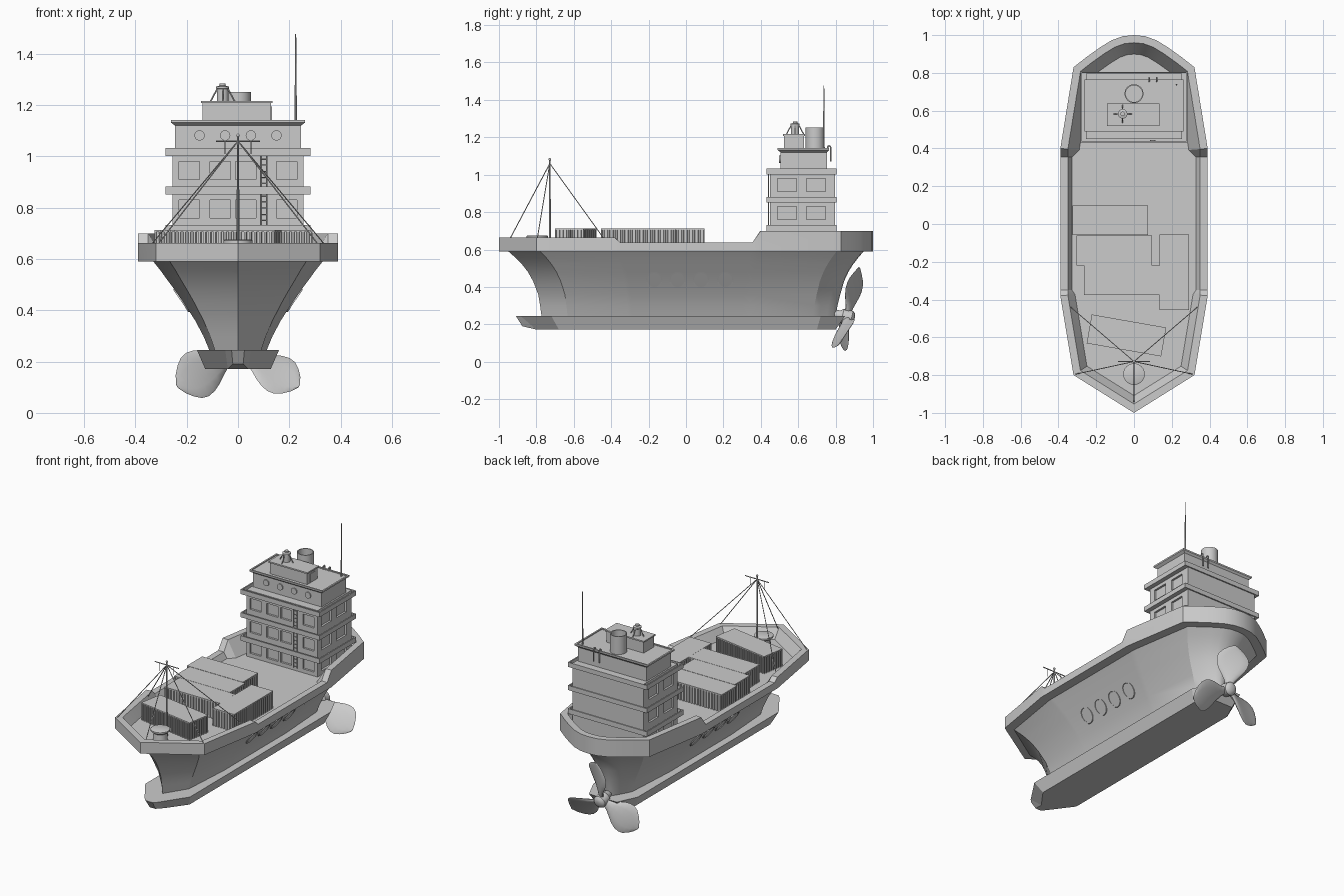
import bpy, bmesh, math
from mathutils import Vector, Matrix

if "Cube" in bpy.data.objects:
    bpy.data.objects.remove(bpy.data.objects["Cube"])


def finish(name, bm, smooth=None):
    bmesh.ops.recalc_face_normals(bm, faces=bm.faces[:])
    me = bpy.data.meshes.new(name)
    bm.to_mesh(me)
    bm.free()
    ob = bpy.data.objects.new(name, me)
    bpy.context.collection.objects.link(ob)
    if smooth:
        bpy.ops.object.select_all(action='DESELECT')
        ob.select_set(True)
        bpy.context.view_layer.objects.active = ob
        bpy.ops.object.shade_smooth_by_angle(angle=math.radians(smooth))
    return ob


def add_loft(bm, rings, start=True, end=True):
    vs = [[bm.verts.new(p) for p in r] for r in rings]
    n = len(vs[0])
    for a, b in zip(vs, vs[1:]):
        for i in range(n):
            bm.faces.new((a[i], a[(i + 1) % n], b[(i + 1) % n], b[i]))
    if start:
        bm.faces.new(vs[0][::-1])
    if end:
        bm.faces.new(vs[-1])


def rect(x, y0, y1, z):
    return [(-x, y0, z), (x, y0, z), (x, y1, z), (-x, y1, z)]


def add_box(bm, x0, x1, y0, y1, z0, z1):
    add_loft(bm, [[(x0, y0, z), (x1, y0, z), (x1, y1, z), (x0, y1, z)] for z in (z0, z1)])


def add_rod(bm, p, q, r, r2=None, n=8):
    p, q = Vector(p), Vector(q)
    m = Matrix.Translation((p + q) / 2) @ (q - p).to_track_quat('Z', 'Y').to_matrix().to_4x4()
    bmesh.ops.create_cone(bm, cap_ends=True, segments=n, radius1=r,
                          radius2=r if r2 is None else r2, depth=(q - p).length, matrix=m)


def lathe(name, x, y, prof, n=24):
    bm = bmesh.new()
    add_loft(bm, [[(x + r * math.cos(k * math.tau / n), y + r * math.sin(k * math.tau / n), z)
                   for k in range(n)] for r, z in prof])
    return finish(name, bm, 35)


def mirror_outline(half):
    return half + [(-p[0],) + tuple(p[1:]) for p in reversed(half) if p[0] > 1e-6]


# deck outline: x, y, bulwark top
half = [(0, -1, .663), (.32, -.8, .663), (.39, -.38, .663), (.39, -.35, .637), (.39, .355, .637),
        (.39, .4, .70), (.32, .83, .70), (.25, .885, .70), (.18, .935, .70), (.12, .972, .70),
        (.06, .994, .70), (0, 1, .70)]
outline = mirror_outline(half)


def inset(pts, dist):
    out, n = [], len(pts)
    for i, p in enumerate(pts):
        a, c, b = (Vector(pts[j % n][:2]) for j in (i - 1, i, i + 1))
        n1, n2 = (Vector((-d.y, d.x)).normalized() for d in (c - a, b - c))
        m = (n1 + n2).normalized()
        out.append(c + m * dist(p) / m.dot(n1))
    return out


# bulwark and deck
DECK = .60
top_in = inset(outline, lambda p: .04)
deck_in = inset(outline, lambda p: .04 + (p[2] - DECK) * .6)
bm = bmesh.new()
add_loft(bm, [[(p[0], p[1], .59) for p in outline], outline,
              [(q.x, q.y, p[2]) for p, q in zip(outline, top_in)],
              [(q.x, q.y, DECK) for q in deck_in]])
finish("bulwark_and_deck", bm, 25)

# flared hull: z, half width, bow y, stern y
sections = [(.59, .33, -.95, .95), (.555, .302, -.91, .92), (.52, .277, -.876, .893), (.48, .247, -.845, .868),
            (.43, .212, -.817, .845), (.36, .167, -.79, .825), (.30, .135, -.78, .81), (.24, .11, -.772, .80)]
base = inset(outline, lambda p: .055)
bx, by0, by1 = max(p.x for p in base), min(p.y for p in base), max(p.y for p in base)
bm = bmesh.new()
add_loft(bm, [[(p.x * w / bx, p.y * (y0 / by0 if p.y < 0 else y1 / by1), z) for p in base]
              for z, w, y0, y1 in sections], start=False)
finish("hull", bm, 25)


def hull_x(z):
    for a, b in zip(sections, sections[1:]):
        if a[0] >= z >= b[0]:
            return b[1] + (a[1] - b[1]) * (z - b[0]) / (a[0] - b[0])


# keel band with pointed nose
bm = bmesh.new()
kt = mirror_outline([(.025, -.91), (.05, -.885), (.16, -.72), (.16, .72), (.10, .85)])
kb = mirror_outline([(.02, -.875), (.04, -.80), (.128, -.68), (.128, .70), (.08, .80)])
add_loft(bm, [[(x, y, .245) for x, y in kt], [(x, y, .19 if y < -.85 else .172) for x, y in kb]])
finish("keel", bm)

# hull portholes, both sides, following the flare
bm = bmesh.new()
for s in (-1, 1):
    for y in (-.17, -.045, .08, .21):
        rings = []
        for r, off in ((.044, -.01), (.044, .006), (.037, .006), (.037, .002)):
            ring = []
            for k in range(24):
                z = .437 + r * math.sin(k * math.tau / 24)
                ring.append((s * (hull_x(z) + off), y + r * math.cos(k * math.tau / 24), z))
            rings.append(ring)
        add_loft(bm, rings)
finish("hull_portholes", bm)

# propeller
tilt = Matrix.Translation((0, .86, .238)) @ Matrix.Rotation(math.radians(-104), 4, 'X')
bm = bmesh.new()
widths = [.02, .032, .055, .078, .093, .098, .09, .068, .04, .008]
for b in range(3):
    spin = tilt @ Matrix.Rotation(b * math.tau / 3, 4, 'Z')
    rings = []
    for i, w in enumerate(widths):
        t = i / (len(widths) - 1)
        r = .02 + .255 * (1 - (1 - t) ** 1.25)
        pitch = Matrix.Rotation(math.radians(38 - 22 * t), 4, 'Y')
        th = .011 * (1 - t) + .003
        rings.append([spin @ (pitch @ Vector((w * math.cos(k * math.tau / 12), -r, th * math.sin(k * math.tau / 12))))
                      for k in range(12)])
    add_loft(bm, rings)
finish("propeller_blades", bm, 50)
hub = lathe("propeller_hub", 0, 0, [(.02, -.08), (.028, -.04), (.04, -.025), (.04, .025), (.03, .037), (.012, .042)])
hub.matrix_world = tilt

# superstructure with recessed windows
bm = bmesh.new()
add_box(bm, -.255, .255, .45, .797, .595, 1.03)
tower = finish("superstructure", bm)
bm = bmesh.new()
for z in (.625, .76, .91):
    for x in (-.19, -.07, .03, .19):
        add_box(bm, x - .04, x + .04, .44, .463, z, z + .07)
    for s in (-1, 1):
        for y in (.54, .695):
            add_box(bm, s * .255 - .013, s * .255 + .013, y - .05, y + .05, z, z + .07)
cut = finish("window_cutter", bm)
cut.hide_render = True
cut.hide_viewport = True
mod = tower.modifiers.new("windows", 'BOOLEAN')
mod.object = cut
mod.solver = 'EXACT'

# balconies: floor with raised rim
bm = bmesh.new()
for z0, z1 in ((.70, .732), (.852, .882), (1.002, 1.032)):
    add_loft(bm, [rect(.283, .43, .805, z0), rect(.283, .43, .805, z1),
                  rect(.275, .438, .799, z1), rect(.275, .438, .799, z0 + .008)])
finish("balconies", bm)

# bridge storey, roof and top cabin
bm = bmesh.new()
add_box(bm, -.245, .245, .505, .755, 1.0, 1.125)
finish("bridge", bm)
bm = bmesh.new()
add_loft(bm, [rect(.245, .505, .755, 1.12), rect(.262, .49, .765, 1.132), rect(.262, .49, .765, 1.142),
              rect(.252, .50, .755, 1.142), rect(.252, .50, .755, 1.136)])
finish("bridge_roof", bm)
bm = bmesh.new()
add_box(bm, -.138, .128, .525, .63, 1.13, 1.21)
add_box(bm, -.144, .134, .518, .637, 1.208, 1.217)
add_box(bm, .126, .132, .555, .60, 1.14, 1.195)
finish("top_cabin", bm)
bm = bmesh.new()
for x in (-.15, -.05, .05, .15):
    add_rod(bm, (x, .498, 1.082), (x, .51, 1.082), .02, n=20)
finish("bridge_portholes", bm, 40)

# ladder on the front wall
bm = bmesh.new()
for x in (.088, .112):
    add_rod(bm, (x, .442, .62), (x, .442, 1.03), .003)
for i in range(17):
    add_rod(bm, (.088, .442, .63 + i * .024), (.112, .442, .63 + i * .024), .002, n=6)
finish("ladder", bm)

# funnel, radar, aerial, vent pipes
lathe("funnel", 0, .69, [(.05, 1.13), (.05, 1.252), (.044, 1.252), (.044, 1.15)], 32)
lathe("radar_drum", -.06, .583, [(.022, 1.21), (.022, 1.262), (.025, 1.264), (.025, 1.272), (.012, 1.276), (.012, 1.285)])
bm = bmesh.new()
for dx, dy in ((1, 0), (-1, 0), (0, 1), (0, -1)):
    add_rod(bm, (-.06 + dx * .02, .583 + dy * .02, 1.265), (-.06 + dx * .047, .583 + dy * .047, 1.215), .003)
finish("radar_stays", bm)
bm = bmesh.new()
add_rod(bm, (.225, .737, 1.13), (.225, .737, 1.478), .005, .002)
finish("aerial", bm)
bm = bmesh.new()
path = [(.755, 1.13), (.758, 1.152), (.767, 1.156), (.774, 1.148), (.775, 1.07)]
for x in (.08, .12):
    for a, b in zip(path, path[1:]):
        add_rod(bm, (x, *a), (x, *b), .004)
finish("vent_pipes", bm)


# corrugated containers
def container(name, cx, cy, w, d, rot=0):
    pts = []
    corners = [Vector(c) for c in ((-w / 2, -d / 2), (w / 2, -d / 2), (w / 2, d / 2), (-w / 2, d / 2))]
    for i in range(4):
        a, b = corners[i], corners[(i + 1) % 4]
        t = (b - a).normalized()
        inn = Vector((-t.y, t.x)) * .006
        n = round((b - a).length / .02)
        pts.append(a)
        for k in range(n):
            for f, dep in ((.3, 0), (.4, 1), (.8, 1), (.9, 0)):
                pts.append(a + (b - a) * ((k + f) / n) + inn * dep)
    bm = bmesh.new()
    add_loft(bm, [[(p.x, p.y, z) for p in pts] for z in (DECK - .005, .706)])
    add_box(bm, -w / 2, w / 2, -d / 2, d / 2, .705, .713)
    ob = finish(name, bm)
    ob.location = (cx, cy, 0)
    ob.rotation_euler.z = math.radians(rot)


for i, c in enumerate([(-.125, .02, .40, .157), (-.105, -.14, .40, .157), (-.065, -.298, .40, .155),
                       (.213, -.255, .155, .40), (-.04, -.59, .40, .155, -10)]):
    container(f"container_{i + 1}", *c)

# capstan at the bow
lathe("capstan", 0, -.795, [(.045, .595), (.04, .65), (.057, .663), (.057, .673), (.05, .676)])

# foremast with crossbar and rigging
bm = bmesh.new()
add_rod(bm, (0, -.728, .595), (0, -.728, 1.085), .006, .004)
add_rod(bm, (-.085, -.728, 1.06), (.085, -.728, 1.06), .003)
for x in (-.05, .05):
    add_rod(bm, (x, -.728, 1.01), (x, -.728, 1.06), .002)
bmesh.ops.create_uvsphere(bm, u_segments=10, v_segments=6, radius=.007, matrix=Matrix.Translation((0, -.728, 1.082)))
for p in ((0, -.94, .66), (.31, -.795, .66), (-.31, -.795, .66), (.335, -.44, .66), (-.335, -.44, .66)):
    add_rod(bm, (0, -.728, 1.06), p, .0025, n=6)
finish("foremast_and_rigging", bm)
